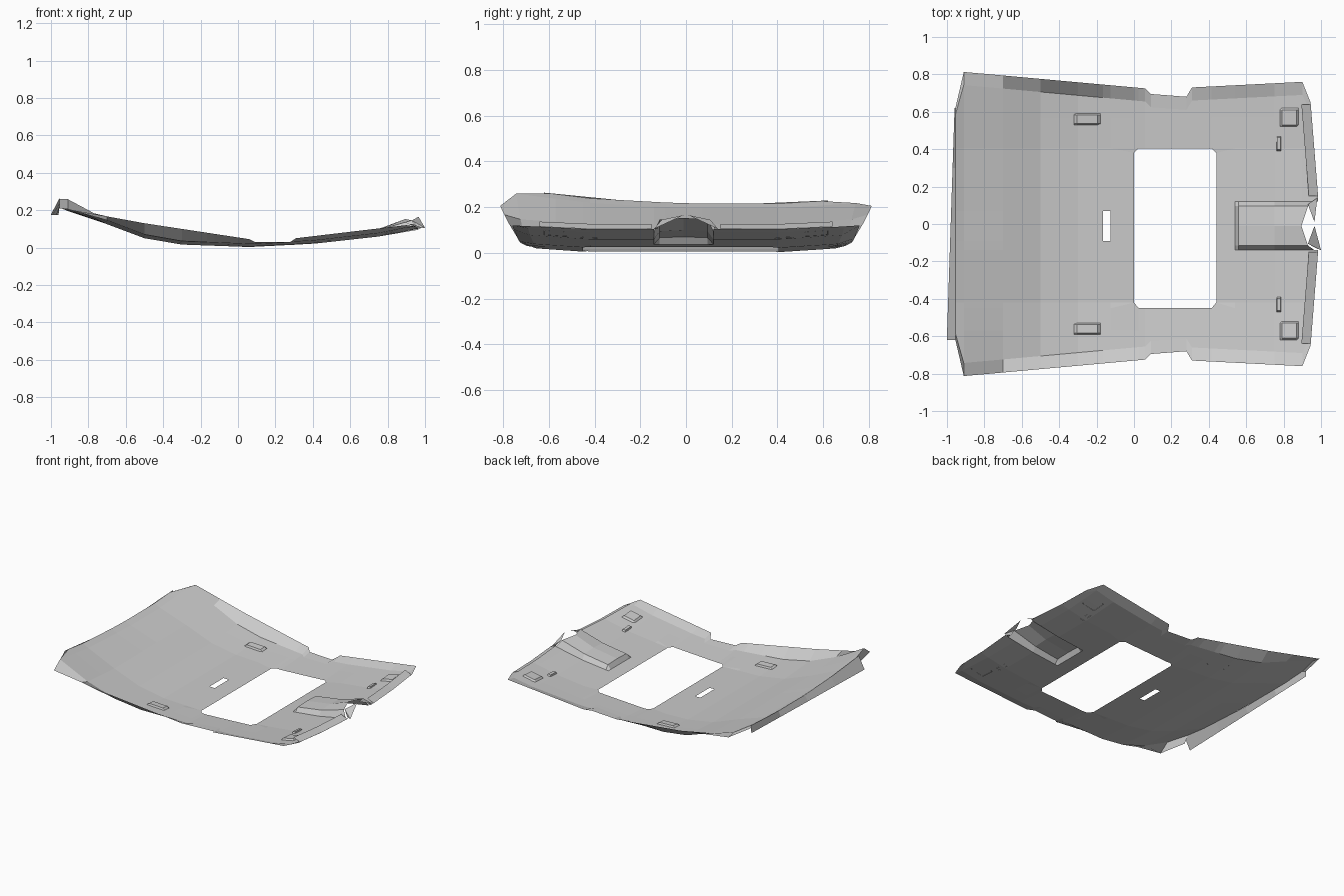
import bpy, bmesh

if "Cube" in bpy.data.objects:
    bpy.data.objects.remove(bpy.data.objects["Cube"])


def lerp_table(table, x):
    if x <= table[0][0]:
        return table[0][1]
    for (x0, a), (x1, b) in zip(table, table[1:]):
        if x <= x1:
            return a + (b - a) * (x - x0) / (x1 - x0)
    return table[-1][1]


# Lengthwise profiles: floor height, rim height and half width
FLOOR = [(-.955, .215), (-.91, .195), (-.7, .125), (-.5, .05), (-.3, .016), (.06, .003),
         (.4, .02), (.76, .06), (.9, .088), (.97, .105)]
RIM = [(-.955, .21), (-.91, .205), (-.5, .13), (.06, .045), (.08, .03), (.28, .03),
       (.31, .05), (.9, .12), (.97, .11)]
WIDTH = [(-.955, .62), (-.91, .813), (.06, .725), (.1, .685), (.29, .68),
         (.31, .73), (.9, .76), (.95, .65)]


def floor_z(x, y):
    z = lerp_table(FLOOR, x) + max(0, abs(y) - .42) * .07
    if x < -.85 and y < 0:
        z -= .055 * y
    return z


def make_object(name, build):
    bm = bmesh.new()
    build(bm)
    bmesh.ops.recalc_face_normals(bm, faces=bm.faces)
    if sum(f.normal.z * f.calc_area() for f in bm.faces) < 0:
        bmesh.ops.reverse_faces(bm, faces=bm.faces)
    mesh = bpy.data.meshes.new(name)
    bm.to_mesh(mesh)
    bm.free()
    ob = bpy.data.objects.new(name, mesh)
    bpy.context.collection.objects.link(ob)
    return ob


def loft(bm, rows, skip=lambda c: False):
    grid = [[bm.verts.new(p) for p in row] for row in rows]
    for a, b in zip(grid, grid[1:]):
        for i in range(len(a) - 1):
            q = (a[i], b[i], b[i + 1], a[i + 1])
            c = sum((v.co for v in q), q[0].co * 0) / 4
            if not skip(c):
                bm.faces.new(q)
    loose = [v for v in bm.verts if not v.link_faces]
    bmesh.ops.delete(bm, geom=loose, context='VERTS')


# Dished panel with window, slot and front notch openings
XS = [-.955, -.91, -.7, -.5, -.3, -.165, -.125, 0, .025, .06, .09, .28, .31,
      .415, .44, .54, .75, .9, .95]
YS = [-.57, -.45, -.42, -.14, -.09, .07, .12, .38, .405, .57]
OPENINGS = [(0, .44, -.45, .405), (-.165, -.125, -.09, .07), (.54, 1.1, -.14, .12)]


def in_opening(c):
    return any(x0 < c.x < x1 and y0 < c.y < y1 for x0, x1, y0, y1 in OPENINGS)


def panel(bm):
    rows = []
    for x in XS:
        w = lerp_table(WIDTH, x)
        inner = max(.585, w - .07)
        row = []
        for y in [-w, -inner] + YS + [inner, w]:
            px = x
            if x == .95:
                px = .985 - .08 * max(0, abs(y) - .14)
            z = lerp_table(RIM, x) if abs(y) == w else floor_z(px, y)
            # clipped window corners
            py = y
            if x in (0, .44) and y == -.45:
                py = -.42
            if x in (0, .44) and y == .405:
                py = .38
            row.append((px, py, z))
        rows.append(row)
    loft(bm, rows, in_opening)


make_object("dished_panel", panel)


# Turned-down flange along the high edge
def rear_flange(bm):
    ys = (-.62, -.3, 0, .3, .62)
    top = [(-.955, y, floor_z(-.955, y)) for y in ys]
    low = [(-.98 + .02 * y / .6, y, .175) for y in ys]
    loft(bm, [top, low])


make_object("rear_flange", rear_flange)


# Raised tunnel at the front, open at its notched end
def tunnel(bm):
    rows = []
    for x, rise, cut in ((.54, 0, 0), (.56, .028, 0), (.75, .035, 0), (.93, .05, .035)):
        b = floor_z(x, 0)
        rows.append([(x + cut, -.14, b), (x, -.115, b + rise), (x - cut, -.01, b + rise * 1.15),
                     (x, .095, b + rise), (x + cut, .12, b)])
    loft(bm, rows)


make_object("front_tunnel", tunnel)


# Small folded ears bridging the tunnel notch
def ears(bm):
    for s, tip in ((-1, 1.0), (1, .98)):
        p = [bm.verts.new(c) for c in ((.965, s * .125, .105), (.93, s * .105, .145),
                                       (.965, s * .01, .165), (tip, s * .14, .105))]
        bm.faces.new((p[0], p[1], p[3]))
        bm.faces.new((p[1], p[2], p[3]))


make_object("tunnel_ears", ears)


# Low mounting pads near the four corners
def pads(bm):
    for cx, cy, hx, hy in ((-.25, .56, .07, .03), (.83, .57, .05, .05), (.775, .43, .012, .04)):
        for s in (-1, 1):
            rows = []
            for dx, rx in ((-1, 0), (-.8, 1), (.8, 1), (1, 0)):
                x = cx + dx * hx
                rows.append([(x, s * cy + dy * hy, floor_z(x, s * cy + dy * hy) + .012 * rx * ry)
                             for dy, ry in ((-1, 0), (-.8, 1), (.8, 1), (1, 0))])
            loft(bm, rows)


make_object("mounting_pads", pads)


# Upturned lips along the front edge either side of the tunnel
def front_lips(bm):
    for s in (-1, 1):
        low, high = [], []
        for y in (.15, .4, .64):
            x = .985 - .08 * (y - .14)
            low.append((x, s * y, floor_z(x, y)))
            high.append((x - .05, s * y, floor_z(x, y) + .022))
        loft(bm, [low, high])


make_object("front_lips", front_lips)
